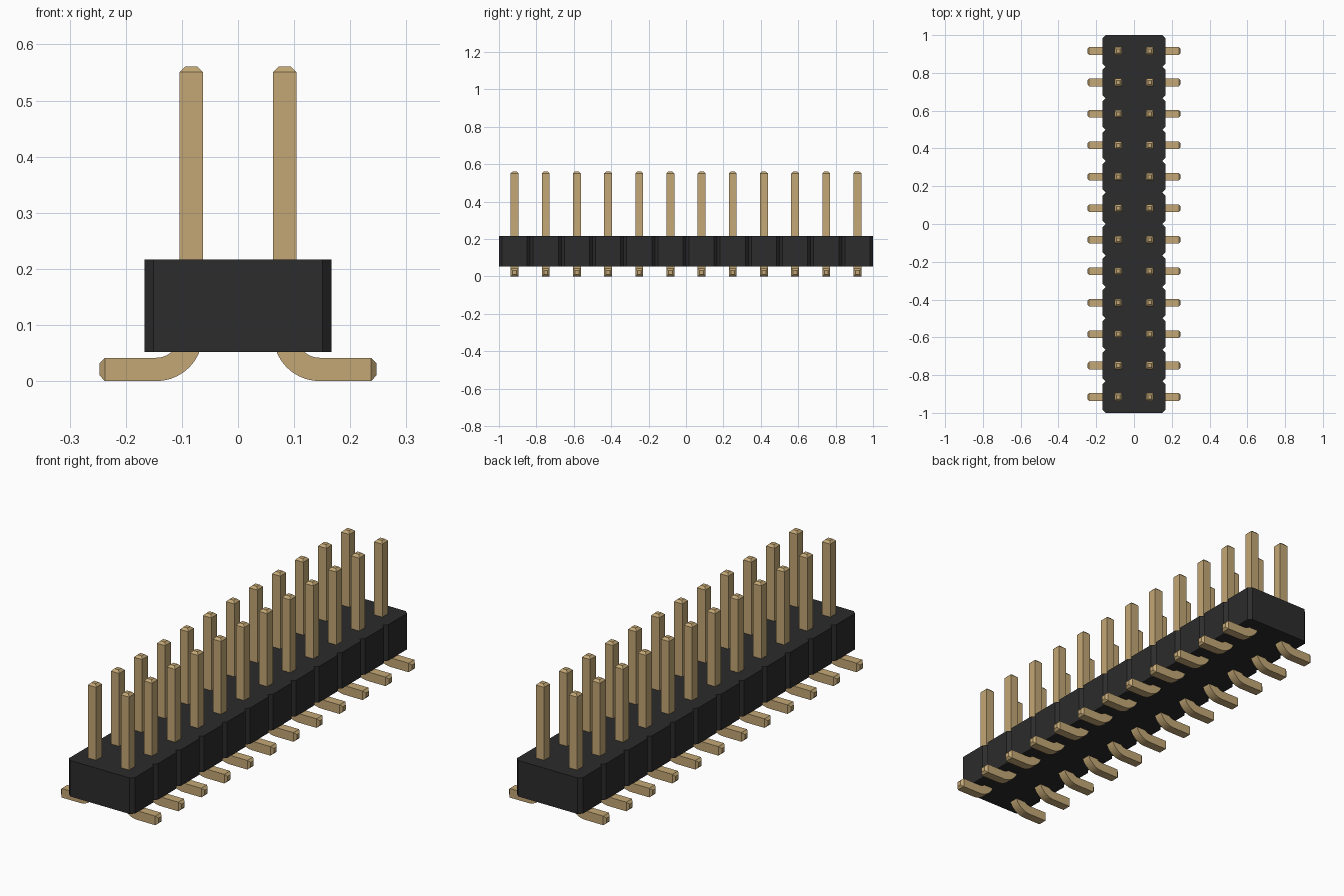
import bpy, bmesh, math

if "Cube" in bpy.data.objects:
    bpy.data.objects.remove(bpy.data.objects["Cube"])

COUNT = 12
PITCH = 2 / COUNT
HALF_W = PITCH            # half width of the housing
CHAMFER = 0.016
PIN_X = PITCH / 2         # pin row offset
PIN = 0.0208              # half thickness of a pin
TIP = 0.0105              # half thickness at the bevelled ends


def material(name, color, rough):
    mat = bpy.data.materials.new(name)
    mat.use_nodes = True
    mat.diffuse_color = (*color, 1)
    bsdf = mat.node_tree.nodes["Principled BSDF"]
    bsdf.inputs["Base Color"].default_value = (*color, 1)
    bsdf.inputs["Roughness"].default_value = rough
    return mat


def finish(name, bm, mat):
    bmesh.ops.recalc_face_normals(bm, faces=bm.faces)
    mesh = bpy.data.meshes.new(name)
    bm.to_mesh(mesh)
    bm.free()
    mesh.materials.append(mat)
    obj = bpy.data.objects.new(name, mesh)
    bpy.context.collection.objects.link(obj)
    return obj


black = material("black plastic", (0.025, 0.025, 0.025), 0.6)
gold = material("pale gold", (0.55, 0.39, 0.18), 0.5)

# Housing: notched outline extruded upward
right = []
for i in range(COUNT):
    y0 = -1 + i * PITCH
    right += [(HALF_W - CHAMFER, y0), (HALF_W, y0 + CHAMFER),
              (HALF_W, y0 + PITCH - CHAMFER)]
right.append((HALF_W - CHAMFER, 1))
outline = right + [(-x, y) for x, y in reversed(right)]
bm = bmesh.new()
base = bm.faces.new([bm.verts.new((x, y, 0.052)) for x, y in outline])
top = bmesh.ops.extrude_face_region(bm, geom=[base])["geom"]
bmesh.ops.translate(bm, vec=(0, 0, 0.165),
                    verts=[v for v in top if isinstance(v, bmesh.types.BMVert)])
finish("housing", bm, black)

# Pin path: (x, z, direction angle, half thickness), tip down, round the bend, outward
radius = PIN * 3
cx, cz = PIN_X + radius, PIN + radius
path = [(PIN_X, 0.561, 0, TIP), (PIN_X, 0.551, 0, PIN)]
STEPS = 10
for i in range(STEPS + 1):
    a = math.pi / 2 * i / STEPS
    path.append((cx - radius * math.cos(a), cz - radius * math.sin(a), a, PIN))
path += [(0.237, PIN, math.pi / 2, PIN), (0.247, PIN, math.pi / 2, TIP)]


def add_pin(bm, side, y):
    rings = []
    for x, z, a, h in path:
        ring = []
        for u, v in ((-h, -h), (h, -h), (h, h), (-h, h)):
            ring.append(bm.verts.new((side * (x + u * math.cos(a)), y + v,
                                      z + u * math.sin(a))))
        rings.append(ring)
    for r, s in zip(rings, rings[1:]):
        for k in range(4):
            n = (k + 1) % 4
            bm.faces.new((r[k], r[n], s[n], s[k]))
    bm.faces.new(rings[0])
    bm.faces.new(rings[-1])


# Two mirrored rows of pins
for side, name in ((1, "left_pins"), (-1, "right_pins")):
    bm = bmesh.new()
    for i in range(COUNT):
        add_pin(bm, side, -1 + (i + 0.5) * PITCH)
    row = finish(name, bm, gold)
    bpy.ops.object.select_all(action="DESELECT")
    row.select_set(True)
    bpy.context.view_layer.objects.active = row
    bpy.ops.object.shade_smooth_by_angle(angle=math.radians(25))
